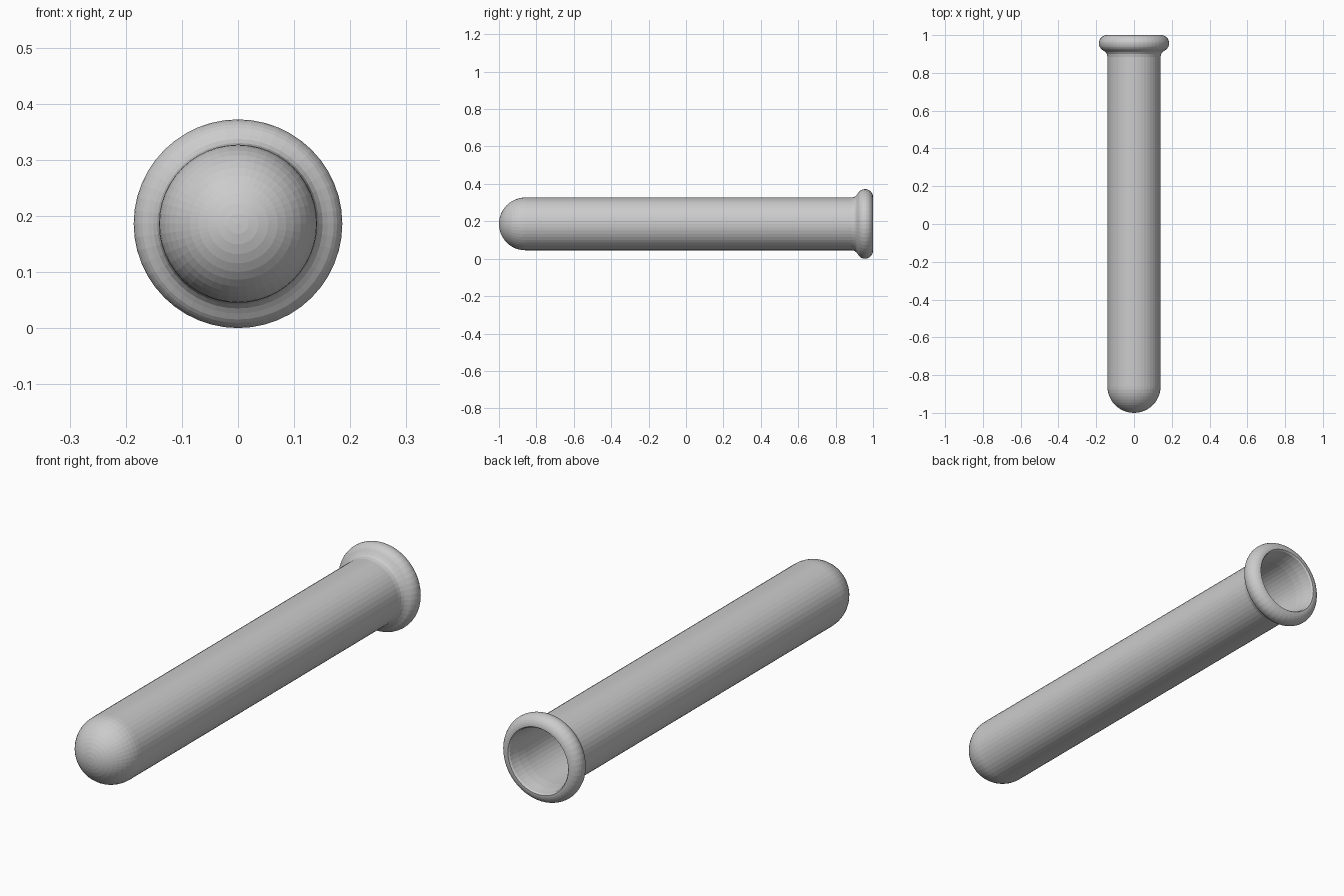
import bpy, bmesh
from math import sin, cos, pi, radians

if "Cube" in bpy.data.objects:
    bpy.data.objects.remove(bpy.data.objects["Cube"])

SEGMENTS = 48
AXIS_Z = 0.186
R_OUT, R_IN = 0.141, 0.128
DOME_Y = -1 + R_OUT


def arc(cy, cr, rad, a0, a1, n):
    """Profile points (y, radius) on a circular arc, angles in degrees from +y."""
    return [(cy + rad * cos(radians(a0 + (a1 - a0) * i / n)),
             cr + rad * sin(radians(a0 + (a1 - a0) * i / n))) for i in range(n + 1)]


def lathe(name, profile):
    """Revolve a (y, radius) profile, with both ends on the axis, around y."""
    bm = bmesh.new()
    rings = []
    for y, r in profile:
        if r < 1e-5:
            rings.append([bm.verts.new((0, y, AXIS_Z))])
        else:
            rings.append([bm.verts.new((r * cos(2 * pi * i / SEGMENTS), y,
                                        AXIS_Z + r * sin(2 * pi * i / SEGMENTS)))
                          for i in range(SEGMENTS)])
    for a, b in zip(rings, rings[1:]):
        for i in range(SEGMENTS):
            j = (i + 1) % SEGMENTS
            quad = [a[i % len(a)], a[j % len(a)], b[j % len(b)], b[i % len(b)]]
            bm.faces.new(list(dict.fromkeys(quad)))
    bmesh.ops.recalc_face_normals(bm, faces=bm.faces)
    mesh = bpy.data.meshes.new(name)
    bm.to_mesh(mesh)
    bm.free()
    obj = bpy.data.objects.new(name, mesh)
    bpy.context.collection.objects.link(obj)
    return obj


# Rounded closed end and straight outer wall
profile = arc(DOME_Y, 0, R_OUT, 180, 90, 12)
# Concave flare into the rolled rim
profile += [(0.885, 0.141), (0.9, 0.144), (0.91, 0.151), (0.917, 0.16)]
profile += arc(0.957, 0.143, 0.043, 140, 0, 12)
# Mouth and inner wall
profile += [(0.994, 0.138), (0.98, 0.136), (0.95, 0.131), (0.91, R_IN)]
# Inner rounded end
profile += arc(DOME_Y, 0, R_IN, 90, 180, 12)

lathe("test_tube", profile)
